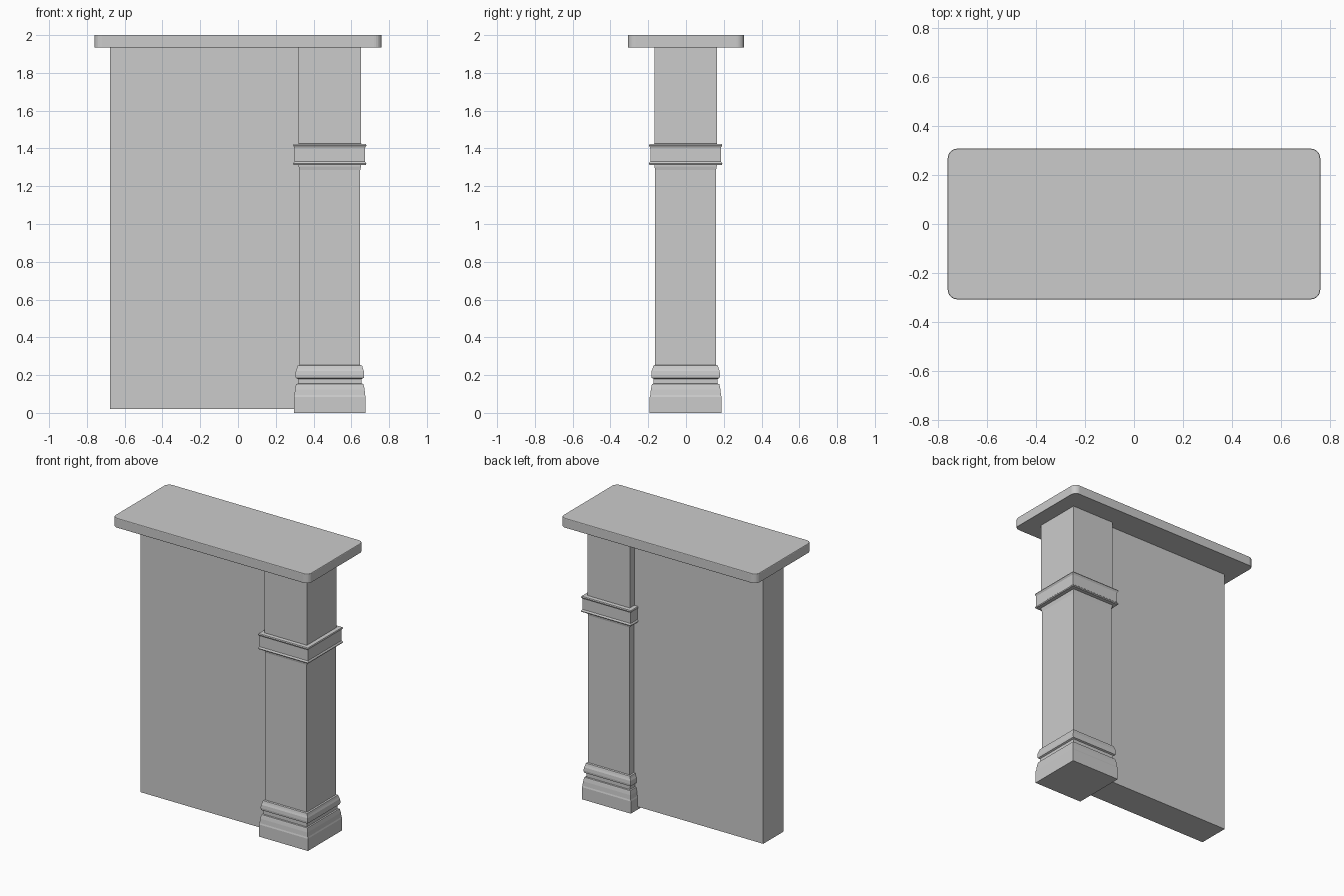
import bpy, bmesh
from math import pi, cos, sin

if "Cube" in bpy.data.objects:
    bpy.data.objects.remove(bpy.data.objects["Cube"])


def loft(name, loops):
    """Skin a stack of equal-length point loops and cap both ends."""
    bm = bmesh.new()
    rings = [[bm.verts.new(p) for p in loop] for loop in loops]
    for a, b in zip(rings, rings[1:]):
        n = len(a)
        for i in range(n):
            j = (i + 1) % n
            bm.faces.new((a[i], a[j], b[j], b[i]))
    bm.faces.new(rings[0][::-1])
    bm.faces.new(rings[-1])
    bmesh.ops.recalc_face_normals(bm, faces=bm.faces)
    mesh = bpy.data.meshes.new(name)
    bm.to_mesh(mesh)
    bm.free()
    obj = bpy.data.objects.new(name, mesh)
    bpy.context.collection.objects.link(obj)
    return obj


def rect(x0, x1, y0, y1, z):
    return [(x0, y0, z), (x1, y0, z), (x1, y1, z), (x0, y1, z)]


def square_moulding(name, profile):
    """Sweep a (half width, height) profile around the square pillar."""
    cx, cy = 0.486, -0.002
    return loft(name, [rect(cx - h, cx + h, cy - h, cy + h, z) for h, z in profile])


def rounded_rect(hx, hy, r, z, steps=6):
    pts = []
    for k, (sx, sy) in enumerate([(1, 1), (-1, 1), (-1, -1), (1, -1)]):
        for i in range(steps + 1):
            a = (k + i / steps) * pi / 2
            pts.append((sx * (hx - r) + r * cos(a), sy * (hy - r) + r * sin(a), z))
    return pts


# Wall panel, running into the pillar
loft("wall", [rect(-0.677, 0.50, -0.112, 0.112, z) for z in (0.02, 1.935)])

# Pillar shaft: slimmer below the collar, with a small flare under it
square_moulding("pillar_shaft", [
    (0.161, 0.24), (0.161, 1.285), (0.165, 1.305), (0.165, 1.935)])

# Stepped pillar base
square_moulding("pillar_base", [
    (0.190, 0.0), (0.190, 0.085), (0.187, 0.095), (0.184, 0.125), (0.180, 0.145),
    (0.178, 0.153), (0.169, 0.155), (0.169, 0.180), (0.180, 0.185), (0.182, 0.200),
    (0.180, 0.222), (0.175, 0.235), (0.171, 0.250), (0.161, 0.253)])

# Collar around the pillar
square_moulding("pillar_collar", [
    (0.165, 1.312), (0.191, 1.313), (0.194, 1.319), (0.191, 1.326), (0.187, 1.330),
    (0.187, 1.404), (0.191, 1.410), (0.194, 1.416), (0.191, 1.423), (0.165, 1.425)])

# Cap slab with rounded corners and a slightly eased rim
loft("cap_slab", [
    rounded_rect(0.761 - d, 0.308 - d, 0.04 - d, z)
    for d, z in ((0.002, 1.935), (0.0, 1.938), (0.0, 1.997), (0.002, 2.0))])
